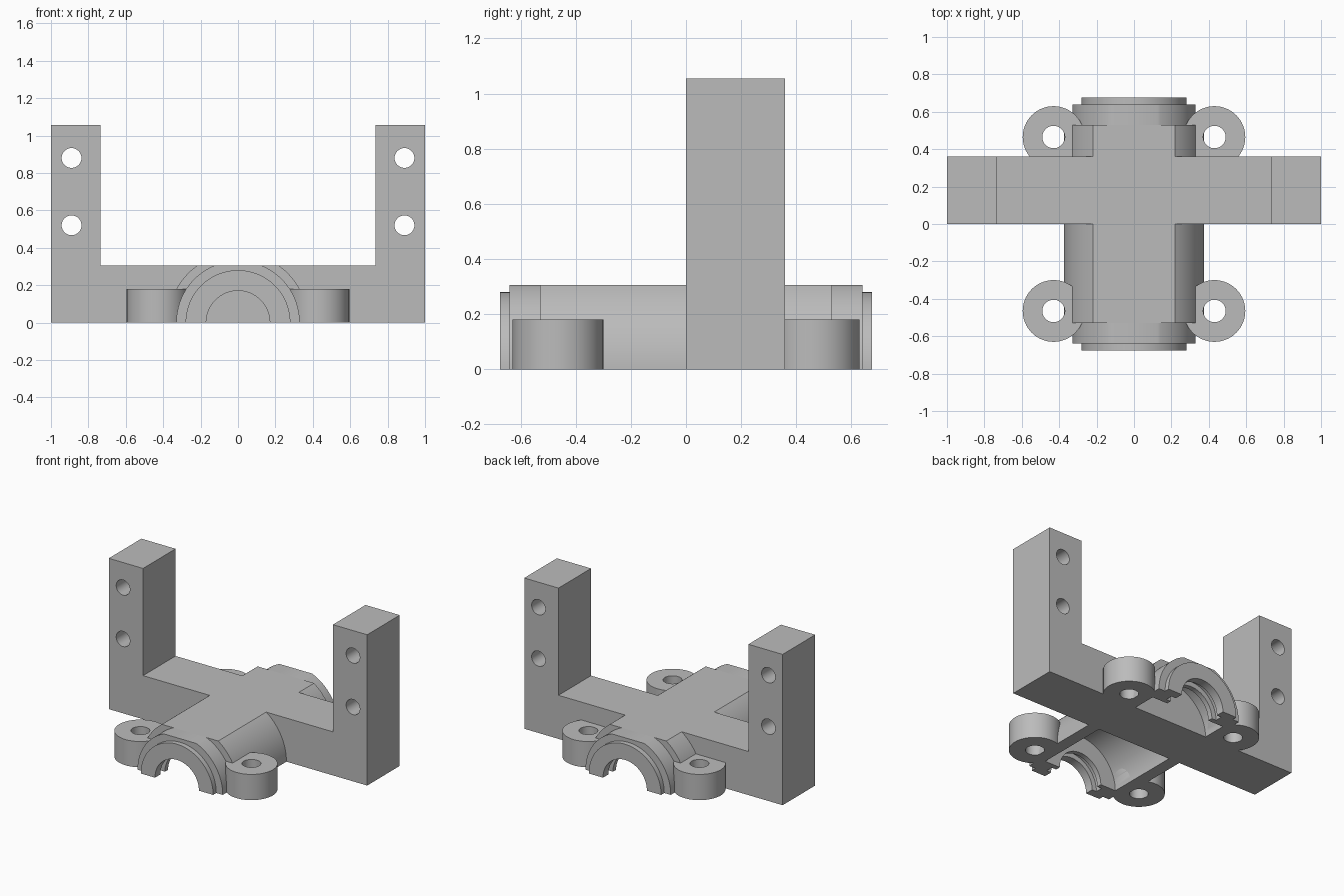
import bpy, bmesh, math
from mathutils import Vector

if "Cube" in bpy.data.objects:
    bpy.data.objects.remove(bpy.data.objects["Cube"], do_unlink=True)

grey = bpy.data.materials.new("plain grey")
grey.use_nodes = True
colour = (0.5, 0.5, 0.5, 1)
grey.diffuse_color = colour
grey.node_tree.nodes["Principled BSDF"].inputs["Base Color"].default_value = colour

TOP = 0.305      # height of the flat top
BAR = 0.36       # depth of the crossbar
CAVITY = 0.29    # inner radius of the hollow housing


def prism(name, outline, start, depth):
    """Extrude a closed outline of vectors from start along depth."""
    bm = bmesh.new()
    face = bm.faces.new([bm.verts.new(Vector(start) + p) for p in outline])
    new = bmesh.ops.extrude_face_region(bm, geom=[face])["geom"]
    verts = [v for v in new if isinstance(v, bmesh.types.BMVert)]
    bmesh.ops.translate(bm, verts=verts, vec=depth)
    bmesh.ops.recalc_face_normals(bm, faces=bm.faces)
    mesh = bpy.data.meshes.new(name)
    bm.to_mesh(mesh)
    bm.free()
    mesh.materials.append(grey)
    ob = bpy.data.objects.new(name, mesh)
    bpy.context.collection.objects.link(ob)
    return ob


def arc(radius, a0, a1, n):
    """Points in the xz plane."""
    steps = [a0 + (a1 - a0) * i / n for i in range(n + 1)]
    return [Vector((radius * math.cos(a), 0, radius * math.sin(a))) for a in steps]


def rod_y(name, x, z, radius, y0, y1):
    return prism(name, arc(radius, 0, math.tau, 64)[:-1], (x, y0, z), (0, y1 - y0, 0))


def rod_z(name, x, y, radius, z0, z1):
    ring = [Vector((p.x, p.z, 0)) for p in arc(radius, 0, math.tau, 64)[:-1]]
    return prism(name, ring, (x, y, z0), (0, 0, z1 - z0))


def cut(ob, cutters):
    for c in cutters:
        mod = ob.modifiers.new("cut", "BOOLEAN")
        mod.operation = "DIFFERENCE"
        mod.solver = "EXACT"
        mod.object = c
    bpy.context.view_layer.update()
    deps = bpy.context.evaluated_depsgraph_get()
    mesh = bpy.data.meshes.new_from_object(ob.evaluated_get(deps))
    ob.modifiers.clear()
    ob.data = mesh
    for c in cutters:
        bpy.data.objects.remove(c, do_unlink=True)


def smooth(ob):
    bpy.ops.object.select_all(action="DESELECT")
    ob.select_set(True)
    bpy.context.view_layer.objects.active = ob
    bpy.ops.object.shade_smooth_by_angle(angle=math.radians(30))


def half_ring(name, outer, inner, y0, y1):
    """Half tube along y with its crown cut flat at TOP."""
    if outer > TOP:
        lim = math.asin(TOP / outer)
        outline = arc(outer, 0, lim, 24) + arc(outer, math.pi - lim, math.pi, 24)
    else:
        outline = arc(outer, 0, math.pi, 48)
    outline += arc(inner, math.pi, 0, 48)
    smooth(prism(name, outline, (0, y0, 0), (0, y1 - y0, 0)))


# U-shaped frame: crossbar with two upright posts
half = [(1, 0), (1, 1.055), (0.735, 1.055), (0.735, TOP)]
outline = [Vector((x, 0, z)) for x, z in half]
outline += [Vector((-x, 0, z)) for x, z in reversed(half)]
frame = prism("upright_frame", outline, (0, 0, 0), (0, BAR, 0))
cut(frame, [rod_y("hole", s * 0.89, z, 0.053, -0.1, BAR + 0.1)
            for s in (-1, 1) for z in (0.52, 0.88)])
smooth(frame)

# Hollow housing on either side of the crossbar
half_ring("front_housing", 0.375, CAVITY, -0.53, 0)
half_ring("back_housing", 0.375, CAVITY, BAR, 0.53)

# Stepped end collars with a grooved bore, and the bolt ears
collar = [("inner_collar", 0.33, 0.17, 0.53, 0.565),
          ("grooved_collar", 0.33, 0.205, 0.565, 0.615),
          ("outer_collar", 0.33, 0.17, 0.615, 0.64),
          ("end_lip", 0.28, 0.17, 0.64, 0.675)]
for side, s in (("front", -1), ("back", 1)):
    for part, outer, inner, y0, y1 in collar:
        half_ring(side + "_" + part, outer, inner, s * y0, s * y1)
    for hand, k in (("left", 1), ("right", -1)):
        x, y = k * 0.43, s * 0.465
        ear = rod_z(f"{side}_{hand}_ear", x, y, 0.165, 0, 0.18)
        cut(ear, [rod_z("hole", x, y, 0.06, -0.1, 0.3),
                  rod_y("cavity", 0, 0, CAVITY, s * 0.2, s * 0.53)])
        smooth(ear)
